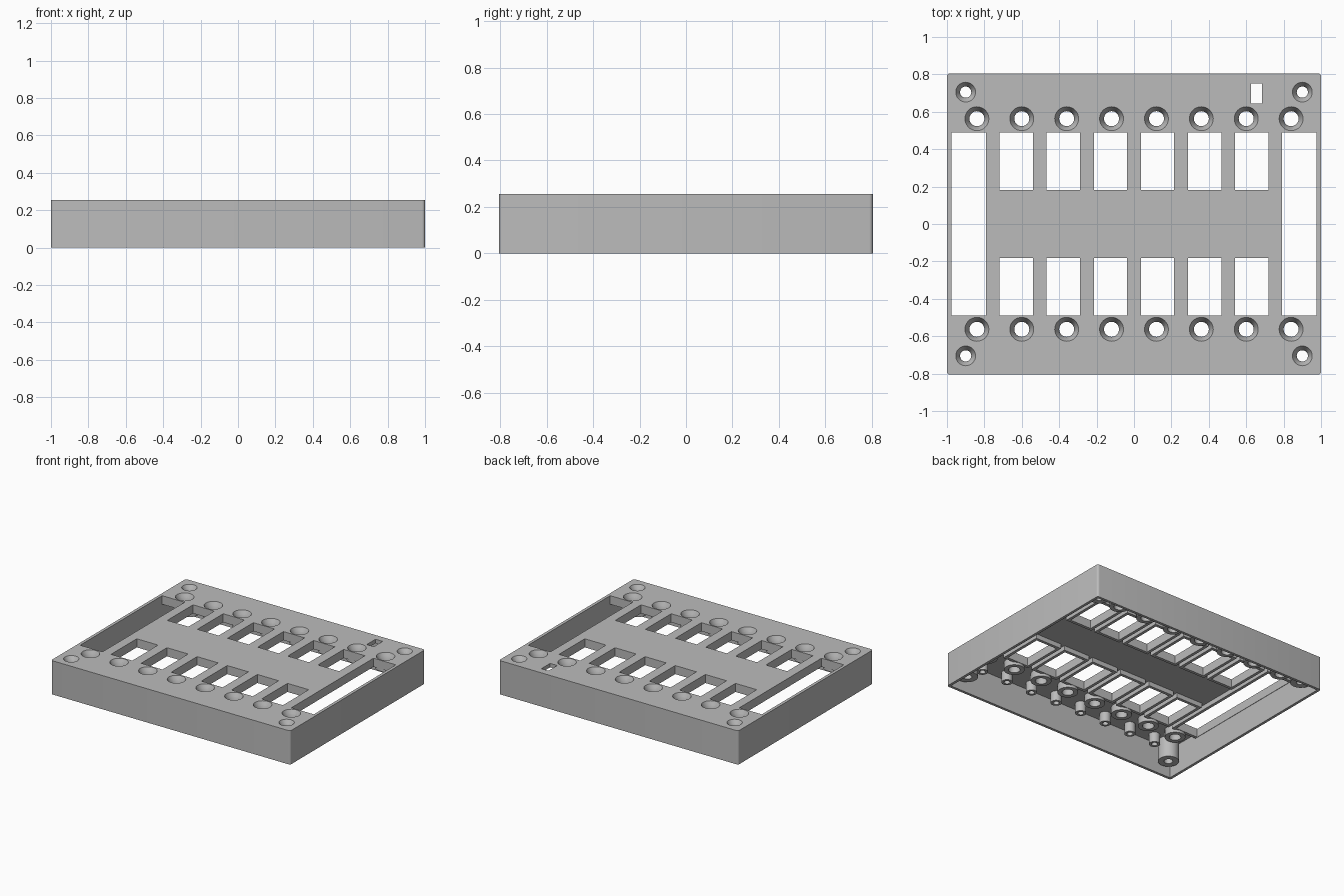
import bpy, bmesh, math
from mathutils import Matrix, Vector

if "Cube" in bpy.data.objects:
    bpy.data.objects.remove(bpy.data.objects["Cube"], do_unlink=True)

TOP, UNDER, EMBED = 0.255, 0.225, 0.235
HX, HY, WALL = 1.0, 0.805, 0.02
RIM = 0.022

grey = bpy.data.materials.new("plain grey")
grey.use_nodes = True
grey.diffuse_color = (0.5, 0.5, 0.5, 1)
grey.node_tree.nodes["Principled BSDF"].inputs["Base Color"].default_value = (0.5, 0.5, 0.5, 1)


def box(bm, x0, x1, y0, y1, z0, z1):
    size = Matrix.Diagonal((x1 - x0, y1 - y0, z1 - z0, 1))
    centre = Matrix.Translation(((x0 + x1) / 2, (y0 + y1) / 2, (z0 + z1) / 2))
    return bmesh.ops.create_cube(bm, size=1, matrix=centre @ size)["verts"]


def lathe(bm, x, y, profile, sides=32):
    """Capped solid of revolution; profile runs upward as (radius, z)."""
    rings = []
    for r, z in profile:
        rings.append([bm.verts.new((x + r * math.cos(math.tau * i / sides),
                                    y + r * math.sin(math.tau * i / sides), z))
                      for i in range(sides)])
    for low, high in zip(rings, rings[1:]):
        for i in range(sides):
            j = (i + 1) % sides
            bm.faces.new((low[i], low[j], high[j], high[i]))
    bm.faces.new(rings[0][::-1])
    bm.faces.new(rings[-1])


def finish(bm, name):
    bmesh.ops.recalc_face_normals(bm, faces=bm.faces)
    mesh = bpy.data.meshes.new(name)
    bm.to_mesh(mesh)
    bm.free()
    mesh.materials.append(grey)
    obj = bpy.data.objects.new(name, mesh)
    bpy.context.collection.objects.link(obj)
    return obj


def cut(obj, *cutters):
    bpy.ops.object.select_all(action='DESELECT')
    bpy.context.view_layer.objects.active = obj
    obj.select_set(True)
    for cutter in cutters:
        mod = obj.modifiers.new("cut", 'BOOLEAN')
        mod.operation, mod.solver, mod.object = 'DIFFERENCE', 'EXACT', cutter
        bpy.ops.object.modifier_apply(modifier=mod.name)
    bpy.ops.object.shade_smooth_by_angle(angle=math.radians(30))


# Layout shared by the solids and their openings
windows = []
for row in (1, -1):
    y0, y1 = sorted((row * 0.182, row * 0.49))
    for i in range(6):
        x = (i - 2.5) * 0.252
        windows.append((x - 0.089, x + 0.089, y0, y1))
slots = [(-0.977, -0.79, -0.49, 0.49), (0.79, 0.977, -0.49, 0.49)]
screws = [((i - 3.5) * 0.24, s * 0.563) for i in range(8) for s in (1, -1)]
pegs = [((i - 3.5) * 0.22, s * 0.70) for i in range(8) for s in (1, -1)]
corners = [(a * 0.90, b * 0.705) for a in (1, -1) for b in (1, -1)]

# Cutters: all openings, and the hollow underside
bm = bmesh.new()
for w in windows + slots:
    box(bm, *w, 0.1, 0.3)
box(bm, 0.625, 0.685, 0.645, 0.75, 0.2, 0.3)
for x, y in screws:
    lathe(bm, x, y, [(0.04, 0.1), (0.04, 0.205), (0.064, TOP), (0.064, 0.3)])
for x, y in corners:
    lathe(bm, x, y, [(0.03, -0.1), (0.03, 0.215), (0.053, TOP), (0.053, 0.3)])
for x, y in pegs:
    lathe(bm, x, y, [(0.021, 0.1), (0.021, 0.215)], 24)
openings = finish(bm, "openings_cutter")
bm = bmesh.new()
box(bm, WALL - HX, HX - WALL, WALL - HY, HY - WALL, -0.1, UNDER)
cavity = finish(bm, "cavity_cutter")

# Lid shell with slightly rounded upright edges
bm = bmesh.new()
box(bm, -HX, HX, -HY, HY, 0, TOP)
upright = [e for e in bm.edges if abs(e.verts[0].co.z - e.verts[1].co.z) > 0.1]
bmesh.ops.bevel(bm, geom=upright, offset=0.016, segments=4, profile=0.5, affect='EDGES')
cut(finish(bm, "lid_shell"), cavity, openings)

# Raised rims under the windows and side slots
bm = bmesh.new()
for x0, x1, y0, y1 in windows:
    box(bm, x0 - RIM, x1 + RIM, y0 - RIM, y1 + RIM, 0.19, EMBED)
for x0, x1, y0, y1 in slots:
    inner0 = max(x0 - RIM, WALL / 2 - HX)
    inner1 = min(x1 + RIM, HX - WALL / 2)
    box(bm, inner0, inner1, y0 - RIM, y1 + RIM, 0.19, EMBED)
cut(finish(bm, "opening_rims"), openings)

# Countersunk screw cups, mounting pegs and corner posts
for name, places, radius, bottom in (("screw_cups", screws, 0.071, 0.17),
                                     ("mounting_pegs", pegs, 0.038, 0.15),
                                     ("corner_posts", corners, 0.072, 0.065)):
    bm = bmesh.new()
    for x, y in places:
        lathe(bm, x, y, [(radius, bottom), (radius, EMBED)])
    cut(finish(bm, name), openings)

for helper in (openings, cavity):
    bpy.data.objects.remove(helper, do_unlink=True)
